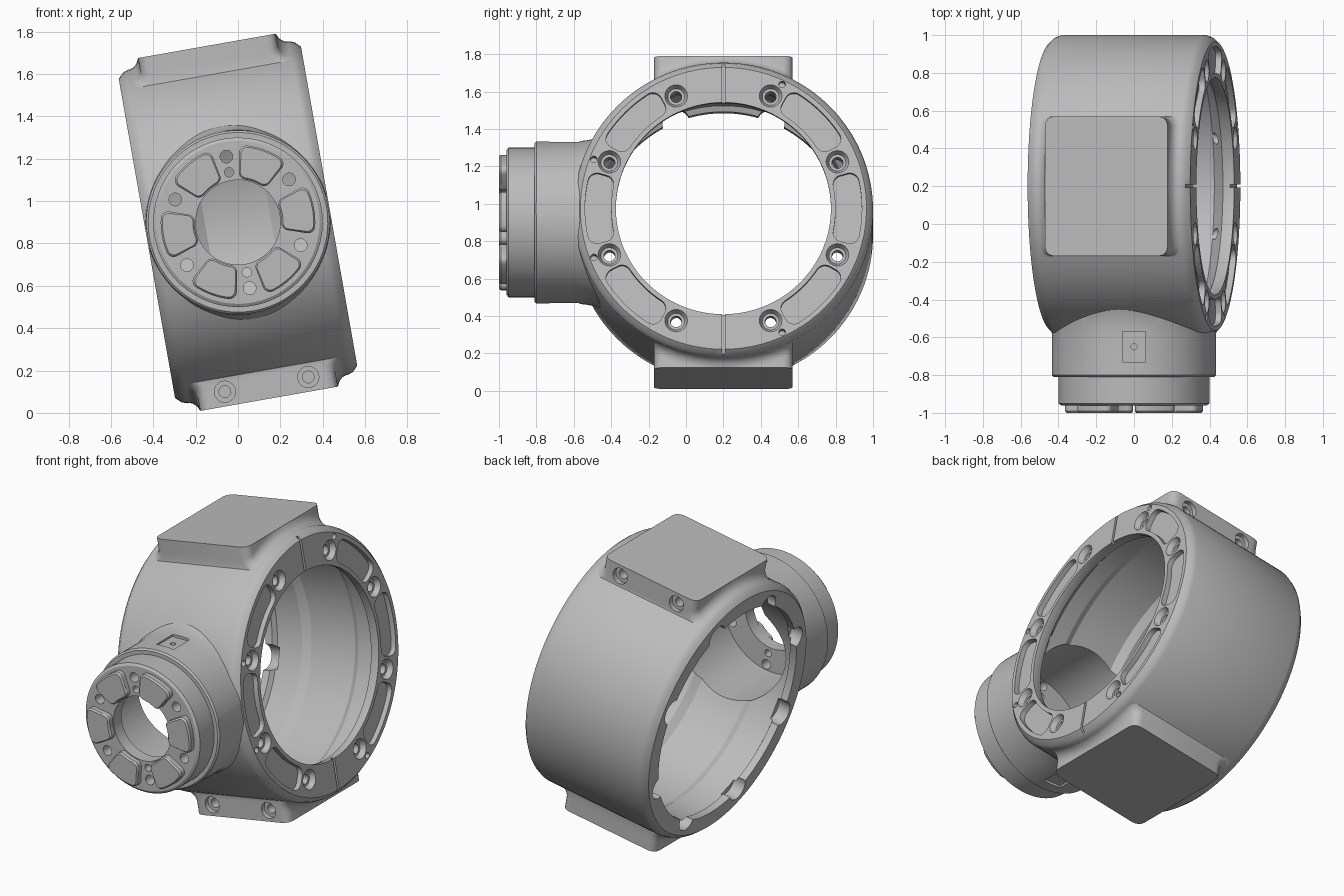
import bpy, bmesh
from math import sin, cos, pi, radians, sqrt
from mathutils import Matrix

if "Cube" in bpy.data.objects:
    bpy.data.objects.remove(bpy.data.objects["Cube"])

grey = bpy.data.materials.new("machined grey")
grey.use_nodes = True
grey.diffuse_color = (0.5, 0.5, 0.5, 1)
grey.node_tree.nodes["Principled BSDF"].inputs["Base Color"].default_value = (0.5, 0.5, 0.5, 1)

# Everything is built around the ring centre, then tilted into place
PLACE = Matrix.Translation((0, 0.2, 0.9)) @ Matrix.Rotation(radians(-10), 4, 'Y')
RING_R = 0.8


def place(axis, u, v, a):
    return {'X': (a, u, v), 'Y': (u, a, v), 'Z': (u, v, a)}[axis]


def polar(r, deg):
    return r * cos(radians(deg)), r * sin(radians(deg))


def circle(r, centre=(0, 0), n=32):
    return [(centre[0] + r * cos(2 * pi * i / n), centre[1] + r * sin(2 * pi * i / n)) for i in range(n)]


def rect(w, h):
    return [(w, h), (-w, h), (-w, -h), (w, -h)]


def sector(r0, r1, mid, half, c):
    """Ring sector with rounded corners."""
    pts = []
    mid, half = radians(mid), radians(half)
    for r, s, start in ((r1 - c, 1, 0), (r0 + c, 1, 90), (r0 + c, -1, 180), (r1 - c, -1, 270)):
        h = half - c / r
        a = mid + s * h
        for k in range(7):
            t = a + radians(start + 15 * k)
            pts.append((r * cos(a) + c * cos(t), r * sin(a) + c * sin(t)))
        if start in (90, 270):
            edge = r0 if start == 90 else r1
            for j in range(1, 8):
                t = mid + s * h * (1 - j / 4)
                pts.append((edge * cos(t), edge * sin(t)))
    return pts


def pad_section(y, side):
    """Pad cross-section at y, filleted onto the ring at both ends."""
    top, fillet, corner = 0.846, 0.06, 0.05
    over = max(0, abs(y) - 0.37 + corner)
    w = 0.33 - corner + sqrt(max(0, corner ** 2 - over ** 2))
    h = sqrt(RING_R ** 2 - y ** 2) - 0.002
    half = [(w, top)]
    for k in range(7):
        x, z = polar(fillet, 180 + 15 * k)
        half.append((w + fillet + x, min(h + fillet + z, top - 0.004 + 0.0005 * (6 - k))))
    half.append((w + fillet, h - 0.07))
    return [(x, side * z) for x, z in half] + [(-x, side * z) for x, z in reversed(half)]


def loft(bm, axis, sections):
    """Solid through matching outlines: [(position, points), ...]."""
    rings = [[bm.verts.new(place(axis, u, v, a)) for u, v in pts] for a, pts in sections]
    n = len(rings[0])
    for lo, hi in zip(rings, rings[1:]):
        for i in range(n):
            j = (i + 1) % n
            bm.faces.new((lo[i], lo[j], hi[j], hi[i]))
    bm.faces.new(rings[0])
    bm.faces.new(rings[-1])


def solid(name, axis, *bodies):
    """One object from several separate lofted bodies."""
    bm = bmesh.new()
    for sections in bodies:
        loft(bm, axis, sections)
    bmesh.ops.recalc_face_normals(bm, faces=bm.faces)
    mesh = bpy.data.meshes.new(name)
    bm.to_mesh(mesh)
    bm.free()
    mesh.materials.append(grey)
    obj = bpy.data.objects.new(name, mesh)
    bpy.context.collection.objects.link(obj)
    return obj


def prism(pts, a0, a1):
    return [(a0, pts), (a1, pts)]


def turned(profile, n=128):
    return [(a, circle(r, n=n)) for a, r in profile]


def combine(obj, other, op):
    mod = obj.modifiers.new(op, 'BOOLEAN')
    mod.object, mod.operation, mod.solver = other, op, 'EXACT'
    deps = bpy.context.evaluated_depsgraph_get()
    mesh = bpy.data.meshes.new_from_object(obj.evaluated_get(deps))
    obj.modifiers.clear()
    obj.data = mesh
    bpy.data.objects.remove(other)


def cut(obj, axis, *bodies):
    combine(obj, solid("cutter", axis, *bodies), 'DIFFERENCE')


# Ring body with chamfered rims
housing = solid("joint_housing", 'X', turned(
    [(-0.437, 0.765), (-0.412, 0.79), (-0.385, RING_R), (0.385, RING_R), (0.412, 0.79), (0.437, 0.765)]))

# Front boss blending into the ring, trimmed to the ring width
boss = solid("boss", 'Y', turned(
    [(-1.16, 0.385), (-1.15, 0.40), (-1.01, 0.40), (-1.01, 0.424), (-1.0, 0.434), (-0.8, 0.434),
     (-0.74, 0.438), (-0.69, 0.447), (-0.65, 0.462), (-0.62, 0.48), (-0.3, 0.48)], 96))
combine(boss, solid("trim", 'X', prism(rect(2, 2), -0.432, 0.432)), 'INTERSECT')
combine(housing, boss, 'UNION')

# Top and bottom pads
stations = [-0.37, -0.365, -0.355, -0.34, -0.32, -0.24, -0.16, -0.08, 0]
stations += [-y for y in reversed(stations[:-1])]
for side in (1, -1):
    combine(housing, solid("pad", 'Y', [(y, pad_section(y, side)) for y in stations]), 'UNION')

# Stepped bore: plain lip on the right, coned lip on the left, groove between
cut(housing, 'X', turned(
    [(-0.5, 0.67), (-0.39, 0.67), (-0.375, 0.70), (-0.2, 0.70), (-0.155, 0.73), (0.155, 0.73),
     (0.2, 0.70), (0.31, 0.69), (0.33, 0.66), (0.375, 0.585), (0.41, 0.575), (0.5, 0.575)]))

# Hollow boss: wide cavity behind a thin front flange
cut(housing, 'Y', [(y, circle(r, n=64)) for y, r in
                   ((-1.3, 0.2), (-1.08, 0.2), (-1.08, 0.35), (-0.4, 0.35))])

# Flange bolts, pockets, pin holes and split line on the left face
bolts = [polar(0.66, 22.5 + 45 * k) for k in range(8)]
cut(housing, 'X', *[prism(circle(0.03, b, 24), 0.28, 0.5) for b in bolts])
cut(housing, 'X', *[[(0.405, circle(0.045, b, 24)), (0.46, circle(0.072, b, 24))] for b in bolts])
cut(housing, 'X', *[prism(sector(0.6, 0.74, a, 16, 0.05), 0.405, 0.5)
                    for a in (0, 45, 135, 180, 225, 315)])
cut(housing, 'X', *[prism(circle(0.018, polar(0.742, a), 16), 0.38, 0.5) for a in (65, 159, 201, 295)])
cut(housing, 'X', prism(rect(0.008, 0.9), 0.415, 0.5))

# Scalloped lip on the right side
cut(housing, 'X', *[prism(circle(0.075, b, 24), -0.5, -0.36) for b in bolts])

# Screw holes in the pad edges: back of the top pad, front of the bottom pad
for s in (1, -1):
    for r, depth in ((0.05, 0.03), (0.028, 0.16)):
        cut(housing, 'Y', *[prism(circle(r, (x, s * 0.777), 24), s * (0.37 - depth), s * 0.42)
                            for x in (-0.2, 0.2)])

# Holes through the boss flange
holes = [(0.03, polar(0.315, 30 + 60 * k)) for k in range(6)] + [(0.022, polar(0.24, a)) for a in (90, 270)]
cut(housing, 'Y', *[prism(circle(r, p, 24), -1.3, -1.0) for r, p in holes])

# Shallow square recesses with a blind pin hole above and below the boss
for s in (1, -1):
    for shape, depth in ((rect(0.06, 0.08), 0.015), (circle(0.016, n=16), 0.05)):
        tool = solid("recess", 'Z', prism(shape, s * (0.434 - depth), s * 0.47))
        tool.data.transform(Matrix.Rotation(radians(10), 4, 'Y') @ Matrix.Translation((0, -0.85, 0)))
        combine(housing, tool, 'DIFFERENCE')

# Raised drive lugs on the boss face
lugs = solid("drive_lugs", 'Y', *[
    [(-1.15, sector(0.205, 0.365, 60 * k, 19, 0.035)), (-1.19, sector(0.205, 0.365, 60 * k, 19, 0.035)),
     (-1.2, sector(0.213, 0.357, 60 * k, 17.5, 0.03))] for k in range(6)])

for obj in (housing, lugs):
    obj.data.transform(PLACE)
    obj.data.shade_smooth()
    obj.data.set_sharp_from_angle(angle=radians(28))
